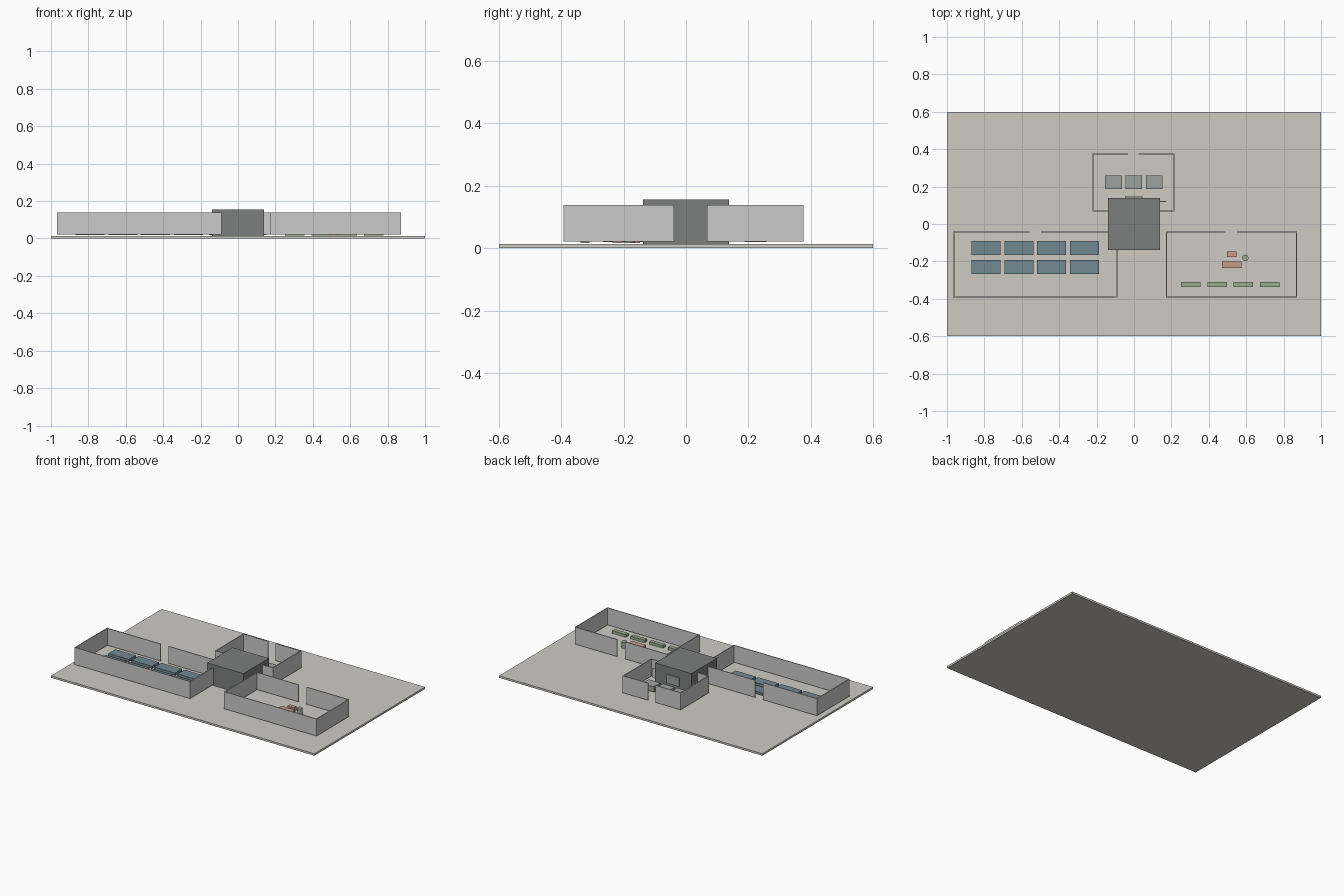
import bpy

if "Cube" in bpy.data.objects:
    bpy.data.objects.remove(bpy.data.objects["Cube"])


def material(name, rgb):
    m = bpy.data.materials.new(name)
    m.diffuse_color = (*rgb, 1)
    m.use_nodes = True
    m.node_tree.nodes["Principled BSDF"].inputs["Base Color"].default_value = m.diffuse_color
    return m


STONE = material("stone", (0.62, 0.60, 0.55))
WALL = material("wall", (0.62, 0.62, 0.60))
DARK = material("dark", (0.20, 0.21, 0.21))
TEAL = material("teal", (0.17, 0.25, 0.29))
GREY = material("grey", (0.34, 0.36, 0.35))
BROWN = material("brown", (0.58, 0.33, 0.25))
GREEN = material("green", (0.32, 0.42, 0.27))


def box(name, x0, x1, y0, y1, z0, z1, mat):
    bpy.ops.mesh.primitive_cube_add(
        size=1, location=((x0 + x1) / 2, (y0 + y1) / 2, (z0 + z1) / 2))
    o = bpy.context.object
    o.name = name
    o.scale = (x1 - x0, y1 - y0, z1 - z0)
    o.data.materials.append(mat)
    return o


def room(name, x0, x1, y0, y1, gap0, gap1):
    """Four thin walls with a doorway in the back wall."""
    t, z = 0.006, (0.021, 0.138)
    box(name + "_front_wall", x0, x1, y0, y0 + t, *z, WALL)
    box(name + "_left_wall", x0, x0 + t, y0, y1, *z, WALL)
    box(name + "_right_wall", x1 - t, x1, y0, y1, *z, WALL)
    box(name + "_back_wall_left", x0, gap0, y1 - t, y1, *z, WALL)
    box(name + "_back_wall_right", gap1, x1, y1 - t, y1, *z, WALL)


# Ground slab and central core
box("ground_slab", -1, 1, -0.6, 0.6, 0, 0.013, STONE)
box("central_core", -0.138, 0.138, -0.138, 0.138, 0.013, 0.156, DARK)

# Rooms
room("left_room", -0.967, -0.089, -0.393, -0.039, -0.558, -0.498)
room("right_room", 0.17, 0.872, -0.393, -0.039, 0.49, 0.552)
room("back_room", -0.223, 0.217, 0.068, 0.377, -0.031, 0.025)

# Left room: two rows of four tables
for y0, y1 in ((-0.165, -0.09), (-0.267, -0.193)):
    for i in range(4):
        x = -0.868 + i * 0.175
        box("table", x, x + 0.155, y0, y1, 0.02, 0.036, TEAL)

# Right room: planters, desk, chair and tall plant
for i in range(4):
    x = 0.251 + i * 0.141
    box("planter", x, x + 0.104, -0.338, -0.31, 0.017, 0.035, GREEN)
box("reception_desk", 0.47, 0.574, -0.235, -0.2, 0.017, 0.048, BROWN)
box("reception_chair", 0.498, 0.547, -0.176, -0.148, 0.017, 0.045, BROWN)
bpy.ops.mesh.primitive_cylinder_add(
    vertices=16, radius=0.017, depth=0.044, location=(0.595, -0.181, 0.038))
plant = bpy.context.object
plant.name = "tall_plant"
plant.data.materials.append(GREEN)
bpy.ops.object.shade_smooth_by_angle()

# Back room: three consoles, a display panel and a side screen
for x in (-0.11, -0.001, 0.108):
    box("console", x - 0.045, x + 0.045, 0.188, 0.258, 0.02, 0.058, GREY)
box("display_panel", -0.048, 0.045, 0.14, 0.146, 0.045, 0.105, GREY)
box("side_screen", 0.1, 0.17, 0.117, 0.122, 0.04, 0.105, WALL)
